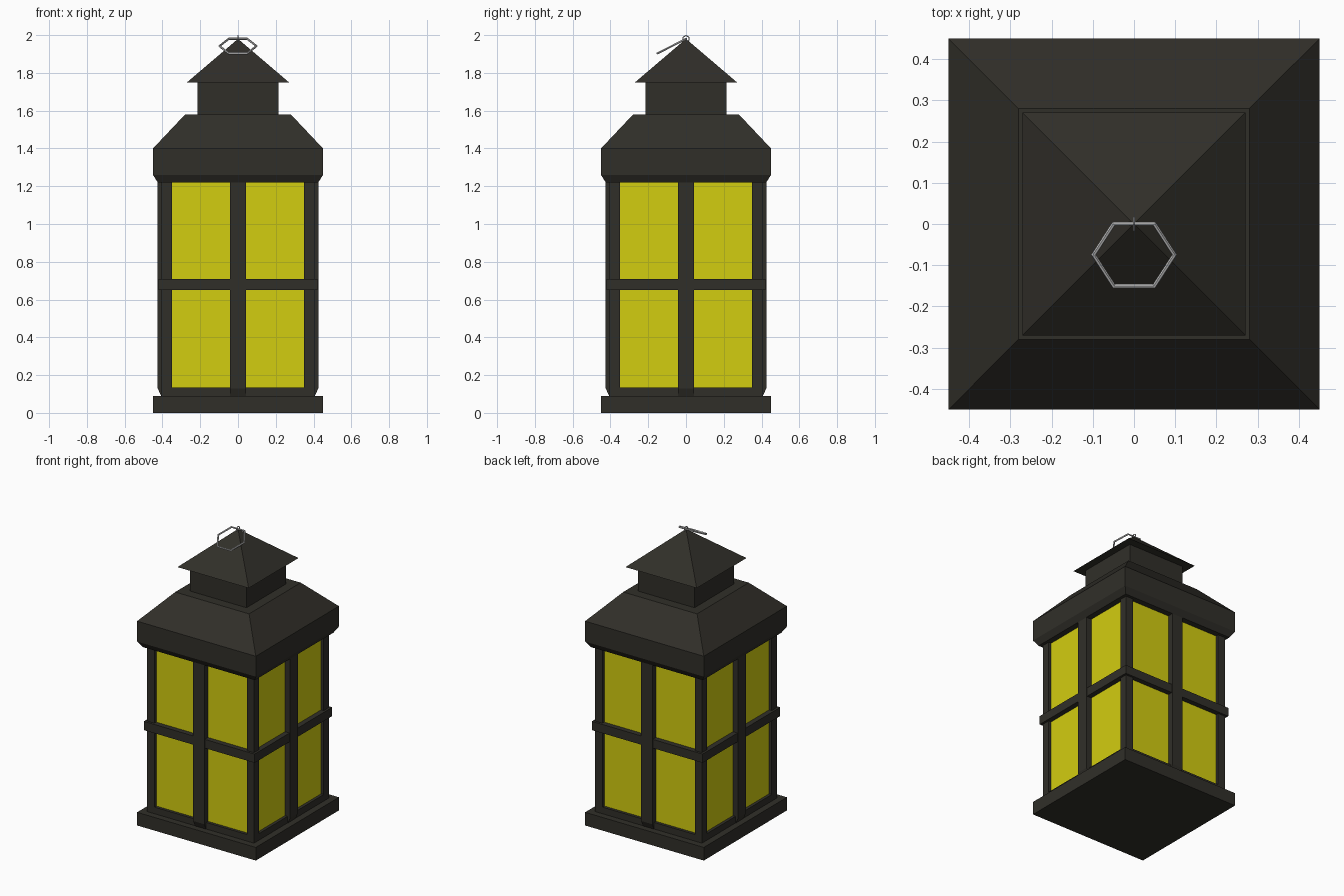
import bpy, bmesh
from math import pi, cos, sin, radians
from mathutils import Matrix, Vector

if "Cube" in bpy.data.objects:
    bpy.data.objects.remove(bpy.data.objects["Cube"])


def material(name, color):
    m = bpy.data.materials.new(name)
    m.diffuse_color = color
    m.use_nodes = True
    m.node_tree.nodes["Principled BSDF"].inputs["Base Color"].default_value = m.diffuse_color
    return m


IRON = material("dark_iron", (0.03, 0.028, 0.022, 1))
GLASS = material("yellow_glass", (0.65, 0.61, 0.005, 1))


def finish(name, bm, mat=None):
    bmesh.ops.recalc_face_normals(bm, faces=bm.faces)
    me = bpy.data.meshes.new(name)
    bm.to_mesh(me)
    bm.free()
    if mat:
        me.materials.append(mat)
    ob = bpy.data.objects.new(name, me)
    bpy.context.collection.objects.link(ob)
    return ob


def square_loft(name, profile, mat=IRON):
    """Stack of square sections given as (half width, z); zero width is an apex."""
    bm = bmesh.new()
    rings = []
    for r, z in profile:
        corners = [(-1, -1), (1, -1), (1, 1), (-1, 1)] if r else [(0, 0)]
        rings.append([bm.verts.new((a * r, b * r, z)) for a, b in corners])
    for lo, hi in zip(rings, rings[1:]):
        for i in range(4):
            j = (i + 1) % 4
            bm.faces.new([lo[i], lo[j], hi[0]] if len(hi) == 1 else [lo[i], lo[j], hi[j], hi[i]])
    bm.faces.new(rings[0])
    if len(rings[-1]) == 4:
        bm.faces.new(rings[-1])
    return finish(name, bm, mat)


def box(bm, x0, x1, y0, y1, z0, z1):
    mid = Vector(((x0 + x1) / 2, (y0 + y1) / 2, (z0 + z1) / 2))
    size = Matrix.Diagonal((x1 - x0, y1 - y0, z1 - z0, 1))
    bmesh.ops.create_cube(bm, size=1, matrix=Matrix.Translation(mid) @ size)


def hex_ring(name, radius, tube, matrix):
    """Six-sided ring with a six-sided wire section."""
    bm = bmesh.new()
    loops = []
    for i in range(6):
        a = i * pi / 3
        loops.append([bm.verts.new(((radius + tube * cos(t)) * cos(a),
                                    (radius + tube * cos(t)) * sin(a), tube * sin(t)))
                      for t in [k * pi / 3 for k in range(6)]])
    for i in range(6):
        p, q = loops[i], loops[(i + 1) % 6]
        for k in range(6):
            n = (k + 1) % 6
            bm.faces.new([p[k], q[k], q[n], p[n]])
    bm.transform(matrix)
    return finish(name, bm)


# Base and stepped roof
square_loft("base", [(0.45, 0), (0.45, 0.09)])
square_loft("roof", [(0.425, 1.22), (0.45, 1.26), (0.45, 1.40), (0.28, 1.58)])
square_loft("chimney", [(0.215, 1.57), (0.215, 1.755)])
square_loft("chimney_cap", [(0.27, 1.75), (0, 1.98)])

# Glass body and the horizontal frame bands
square_loft("glass", [(0.385, 0.08), (0.385, 1.23)], GLASS)
square_loft("bottom_rail", [(0.405, 0.085), (0.405, 0.135)])
square_loft("middle_rail", [(0.42, 0.65), (0.42, 0.71)])

# Corner posts
bm = bmesh.new()
for sx in (-1, 1):
    for sy in (-1, 1):
        xs, ys = sorted((sx * 0.35, sx * 0.405)), sorted((sy * 0.35, sy * 0.405))
        box(bm, *xs, *ys, 0.085, 1.23)
finish("corner_posts", bm, IRON)

# Centre mullions on all four sides, chamfered at the foot
profile = [(0.37, 0.085), (0.405, 0.085), (0.425, 0.13), (0.425, 1.23), (0.37, 1.23)]
for i, side in enumerate(("front", "right", "back", "left")):
    bm = bmesh.new()
    a, b = ([bm.verts.new((x, -d, z)) for d, z in profile] for x in (-0.042, 0.042))
    bm.faces.new(a)
    bm.faces.new(b)
    for k in range(5):
        n = (k + 1) % 5
        bm.faces.new([a[k], a[n], b[n], b[k]])
    bm.transform(Matrix.Rotation(i * pi / 2, 4, 'Z'))
    finish(side + "_mullion", bm, IRON)

# Hanging ring, tilted forward, and the small eyelet that holds it
hex_ring("hanging_ring", 0.098, 0.006,
         Matrix.Translation((0, -0.075, 1.942)) @ Matrix.Rotation(radians(27), 4, 'X'))
hex_ring("eyelet", 0.017, 0.003,
         Matrix.Translation((0, 0, 1.981)) @ Matrix.Rotation(pi / 2, 4, 'Y'))
